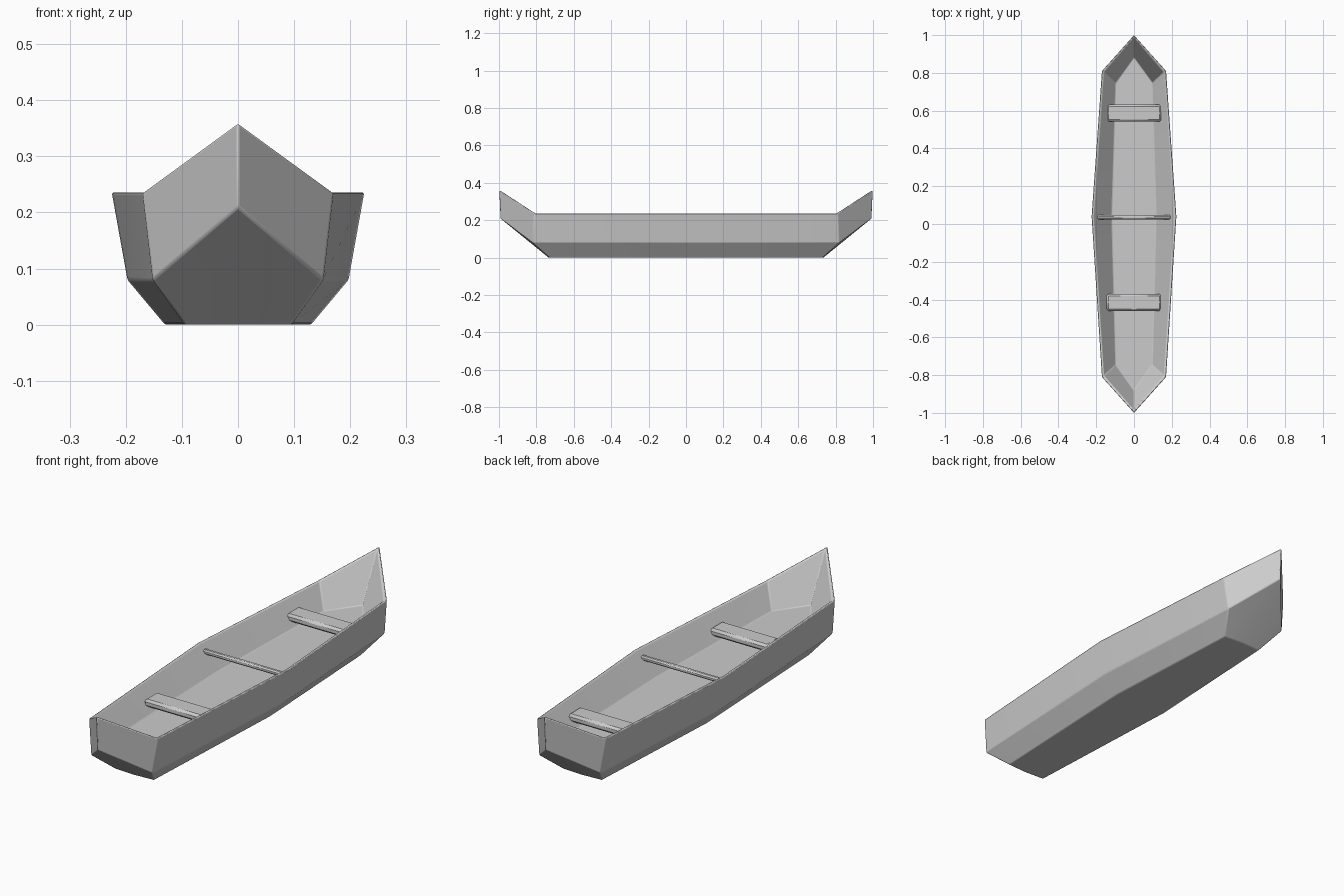
import bpy, bmesh

if "Cube" in bpy.data.objects:
    bpy.data.objects.remove(bpy.data.objects["Cube"])


def link(bm, name, bevel, segments):
    bmesh.ops.recalc_face_normals(bm, faces=bm.faces)
    mesh = bpy.data.meshes.new(name)
    bm.to_mesh(mesh)
    bm.free()
    ob = bpy.data.objects.new(name, mesh)
    bpy.context.collection.objects.link(ob)
    mod = ob.modifiers.new("soft_edges", "BEVEL")
    mod.width = bevel
    mod.segments = segments
    mod.limit_method = 'ANGLE'
    mod.angle_limit = 0.5
    bpy.ops.object.select_all(action='DESELECT')
    bpy.context.view_layer.objects.active = ob
    ob.select_set(True)
    bpy.ops.object.shade_smooth_by_angle(angle=0.5)
    return ob


def ring(bm, stem, end, mid):
    """Closed 8-point loop from (y, z) of the stem, (x, y, z) of the shoulder, (x, z) amidships."""
    ys, zs = stem
    xe, ye, ze = end
    xm, zm = mid
    half = [(0, -ys, zs), (xe, -ye, ze), (xm, 0.04, zm), (xe, ye, ze), (0, ys, zs)]
    loop = half + [(-x, y, z) for x, y, z in reversed(half[1:4])]
    return [bm.verts.new(p) for p in loop]


# Hull: outer skin from the bottom up, over the rim, sloping inner walls down to a raised flat floor
bm = bmesh.new()
rings = [
    ring(bm, (0.735, 0.0), (0.095, 0.73, 0.0), (0.13, 0.0)),
    ring(bm, (0.993, 0.21), (0.152, 0.82, 0.08), (0.197, 0.08)),
    ring(bm, (1.0, 0.36), (0.17, 0.81, 0.236), (0.225, 0.236)),
    ring(bm, (0.985, 0.354), (0.160, 0.804, 0.236), (0.214, 0.236)),
    ring(bm, (0.883, 0.14), (0.098, 0.745, 0.14), (0.118, 0.14)),
]
for a, b in zip(rings, rings[1:]):
    for i in range(8):
        j = (i + 1) % 8
        bm.faces.new((a[i], a[j], b[j], b[i]))
bm.faces.new(rings[0])
bm.faces.new(rings[-1])
link(bm, "hull", 0.004, 2)


# Crosswise planks
def plank(name, width, y, z, depth, height, bevel):
    bm = bmesh.new()
    bmesh.ops.create_cube(bm, size=1)
    for v in bm.verts:
        v.co = (v.co.x * width, v.co.y * depth + y, v.co.z * height + z)
    link(bm, name, bevel, 1)


plank("rear_seat", 0.29, 0.587, 0.178, 0.09, 0.034, 0.01)
plank("front_seat", 0.29, -0.415, 0.178, 0.09, 0.034, 0.01)
plank("centre_thwart", 0.39, 0.036, 0.208, 0.022, 0.02, 0.006)
